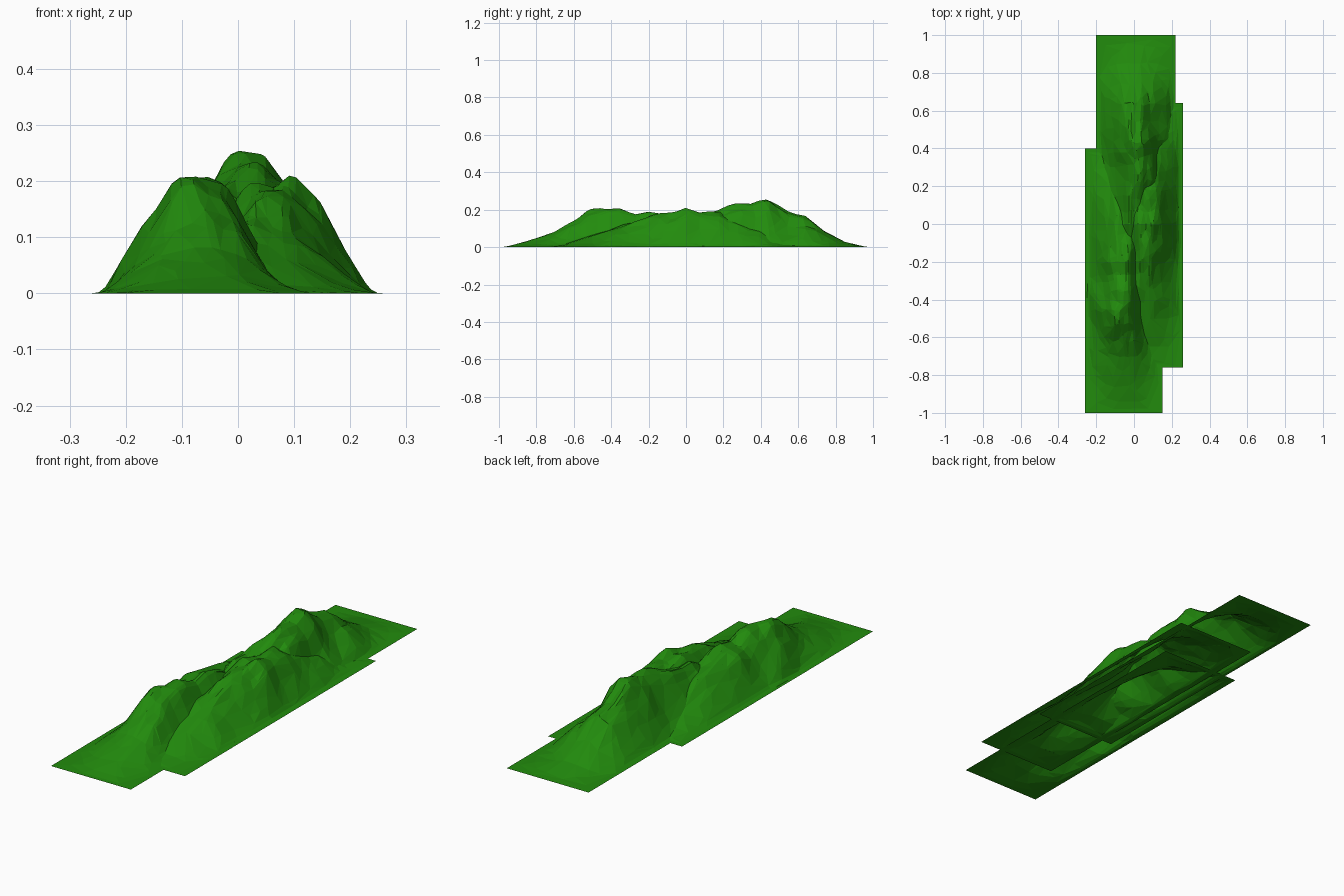
import bpy, bmesh
from mathutils import Vector, noise

if "Cube" in bpy.data.objects:
    bpy.data.objects.remove(bpy.data.objects["Cube"])

green = bpy.data.materials.new("grass green")
green.diffuse_color = (0.016, 0.26, 0.004, 1)
green.use_nodes = True
green.node_tree.nodes["Principled BSDF"].inputs["Base Color"].default_value = green.diffuse_color


def along(table, v):
    """Linear interpolation in a list of (position, value) pairs."""
    for (a, fa), (b, fb) in zip(table, table[1:]):
        if v <= b:
            return fa + (fb - fa) * max(0, min(1, (v - a) / (b - a)))
    return table[-1][1]


def smooth(t):
    t = min(1, max(0, t))
    return t * t * (3 - 2 * t)


def mountain(name, x0, x1, y0, y1, crest, line, powers, seed, nx=34, ny=96):
    """Open rectangular sheet raised into a ridge: crest = height along y, line = ridge x along y."""
    bm = bmesh.new()
    rows = []
    for j in range(ny + 1):
        y = y0 + (y1 - y0) * j / ny
        row = []
        for i in range(nx + 1):
            x = x0 + (x1 - x0) * i / nx
            edge = min(x - x0, x1 - x, y - y0, y1 - y)
            # ridge line wanders, spurs push the slopes in and out
            ridge = along(line, y) + 0.014 * noise.noise(Vector((seed, y * 11, 0)))
            spur = noise.noise(Vector((x * 5 + seed, y * 6 + x * 6, seed)))
            left = x < ridge
            width = (ridge - x0 if left else x1 - ridge) - 0.005
            d = max(0, abs(x - ridge) - 0.012) / width
            d += 0.14 * spur * smooth(d * 3)
            h = along(crest, y) * smooth(1 - d) ** powers[0 if left else 1]
            # crags grow with height
            crag = noise.noise(Vector((x * 24, y * 8, seed + 5)))
            h *= 1 + 0.12 * (crag - 0.2) * smooth(h / 0.15)
            z = max(0, h) * smooth(edge / 0.05)
            row.append(bm.verts.new((x, y, z)))
        rows.append(row)
    for a, b in zip(rows, rows[1:]):
        for i in range(nx):
            bm.faces.new((a[i], a[i + 1], b[i + 1], b[i]))
    me = bpy.data.meshes.new(name)
    bm.to_mesh(me)
    bm.free()
    me.materials.append(green)
    ob = bpy.data.objects.new(name, me)
    bpy.context.collection.objects.link(ob)
    # large irregular facets
    dec = ob.modifiers.new("facets", 'DECIMATE')
    dec.ratio = 0.08
    return ob


# front-left mountain, steep on its right side
mountain("front_mountain", -0.26, 0.15, -1, 0.40,
         [(-1, 0), (-0.95, 0.006), (-0.85, 0.032), (-0.7, 0.082), (-0.6, 0.145), (-0.53, 0.19),
          (-0.45, 0.212), (-0.35, 0.207), (-0.27, 0.18), (-0.2, 0.185), (-0.1, 0.17),
          (0, 0.14), (0.15, 0.09), (0.3, 0.025), (0.4, 0)],
         [(-0.85, -0.03), (-0.6, -0.07), (-0.45, -0.08), (-0.3, -0.06), (0, -0.06)],
         (0.95, 1.6), 1.3)

# rear mountain with the highest peak
mountain("rear_mountain", -0.20, 0.22, -0.40, 1,
         [(-0.4, 0), (-0.3, 0.03), (-0.15, 0.10), (0, 0.17), (0.13, 0.19), (0.23, 0.222),
          (0.35, 0.235), (0.44, 0.252), (0.54, 0.195), (0.64, 0.16), (0.74, 0.085),
          (0.85, 0.028), (0.95, 0.004), (1, 0)],
         [(0, 0.0), (0.44, 0.015), (0.7, 0.0)],
         (1.2, 1.1), 4.7)

# middle mountain on the right
mountain("middle_mountain", -0.15, 0.26, -0.76, 0.64,
         [(-0.76, 0), (-0.65, 0.015), (-0.5, 0.065), (-0.35, 0.115), (-0.2, 0.16), (-0.1, 0.185),
          (0, 0.21), (0.07, 0.19), (0.18, 0.18), (0.28, 0.135), (0.4, 0.09), (0.52, 0.035), (0.64, 0)],
         [(-0.6, 0.04), (-0.2, 0.06), (0, 0.07), (0.25, 0.08), (0.5, 0.07)],
         (1.2, 1.0), 8.2)
